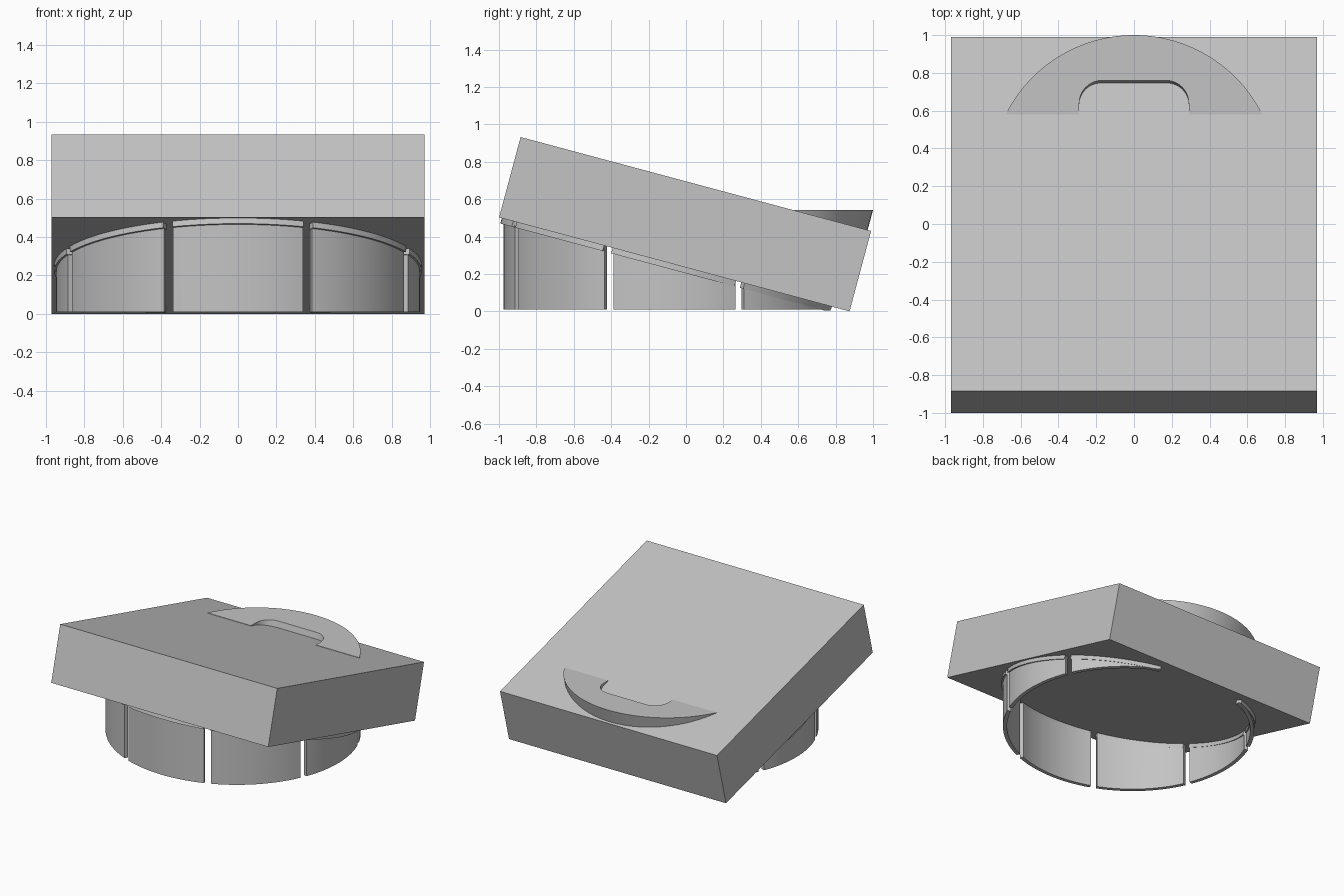
import bpy, bmesh, math
from mathutils import Vector, Matrix

if "Cube" in bpy.data.objects:
    bpy.data.objects.remove(bpy.data.objects["Cube"])

TILT = math.radians(15)
SIDE, THICK = 1.94, 0.445
N = Vector((0, math.sin(TILT), math.cos(TILT)))      # slab normal
V = Vector((0, math.cos(TILT), -math.sin(TILT)))     # down-slope direction
U = Vector((1, 0, 0))
C = Vector((0, -0.0625, 0.2515))                     # centre of slab underside

grey = bpy.data.materials.new("light_grey")
grey.diffuse_color = (0.55, 0.55, 0.55, 1)
grey.use_nodes = True
grey.node_tree.nodes["Principled BSDF"].inputs["Base Color"].default_value = grey.diffuse_color


def finish(name, bm, smooth=True):
    bmesh.ops.recalc_face_normals(bm, faces=bm.faces)
    me = bpy.data.meshes.new(name)
    bm.to_mesh(me)
    bm.free()
    ob = bpy.data.objects.new(name, me)
    bpy.context.collection.objects.link(ob)
    me.materials.append(grey)
    if smooth:
        bpy.ops.object.select_all(action='DESELECT')
        ob.select_set(True)
        bpy.context.view_layer.objects.active = ob
        bpy.ops.object.shade_smooth_by_angle(angle=math.radians(30))
    return ob


def on_slab(a, r):
    """Point on the slab underside; angle 0 is the high front edge."""
    return C + U * (r * math.sin(a)) - V * (r * math.cos(a))


def curved_bar(name, a0, a1, r_in, r_out, drop, steps=20):
    """Closed bar following the ring; drop() gives the lower point."""
    bm = bmesh.new()
    cols = []
    for i in range(steps + 1):
        a = a0 + (a1 - a0) * i / steps
        po, pi = on_slab(a, r_out), on_slab(a, r_in)
        cols.append([bm.verts.new(p) for p in (po, drop(po), drop(pi), pi)])
    for c, d in zip(cols, cols[1:]):
        for k in range(4):
            j = (k + 1) % 4
            bm.faces.new((c[k], c[j], d[j], d[k]))
    bm.faces.new(cols[0])
    bm.faces.new(cols[-1][::-1])
    return finish(name, bm)


def drop_to_floor(p):
    return Vector((p.x, p.y, min(0.01, p.z - 0.002)))


def drop_lip(p):
    q = p - N * 0.03
    q.z = max(q.z, 0.004)
    return q


# Tilted slab
bm = bmesh.new()
bmesh.ops.create_cube(bm, size=1)
bm.transform(Matrix.Translation(C + N * THICK / 2)
             @ Matrix.Rotation(-TILT, 4, 'X')
             @ Matrix.Diagonal((SIDE, SIDE, THICK, 1)))
finish("tilted_slab", bm, smooth=False)

# Slotted skirt: seven wall segments, each with a narrow lip under the slab
GAP = math.radians(1.55)
for k in range(-3, 4):
    a0 = math.radians(45 * k - 22.5) + GAP
    a1 = math.radians(45 * k + 22.5) - GAP
    curved_bar(f"skirt_wall_{k + 4}", a0, a1, 0.915, 0.945, drop_to_floor)
    curved_bar(f"skirt_lip_{k + 4}", a0, a1, 0.91, 0.955, drop_lip)

# Level crescent stop with a rounded notch, sunk into the slab
R, CY, Y0, TOP = 0.76, 0.24, 0.58, 0.543
a_end = math.asin((Y0 - CY) / R)
outline = []
for i in range(49):
    a = a_end + (math.pi - 2 * a_end) * i / 48
    outline.append((R * math.cos(a), CY + R * math.sin(a)))
NW, NY, NR = 0.29, 0.76, 0.12
outline.append((-NW, Y0))
for cx, start in ((-NW + NR, math.pi), (NW - NR, math.pi / 2)):
    for i in range(11):
        a = start - math.pi / 2 * i / 10
        outline.append((cx + NR * math.cos(a), NY - NR + NR * math.sin(a)))
outline.append((NW, Y0))
bm = bmesh.new()
face = bm.faces.new([bm.verts.new((x, y, TOP)) for x, y in outline])
ext = bmesh.ops.extrude_face_region(bm, geom=[face], use_keep_orig=True)
low = [g for g in ext["geom"] if isinstance(g, bmesh.types.BMVert)]
bmesh.ops.translate(bm, vec=-N * 0.14, verts=low)
finish("crescent_stop", bm)
